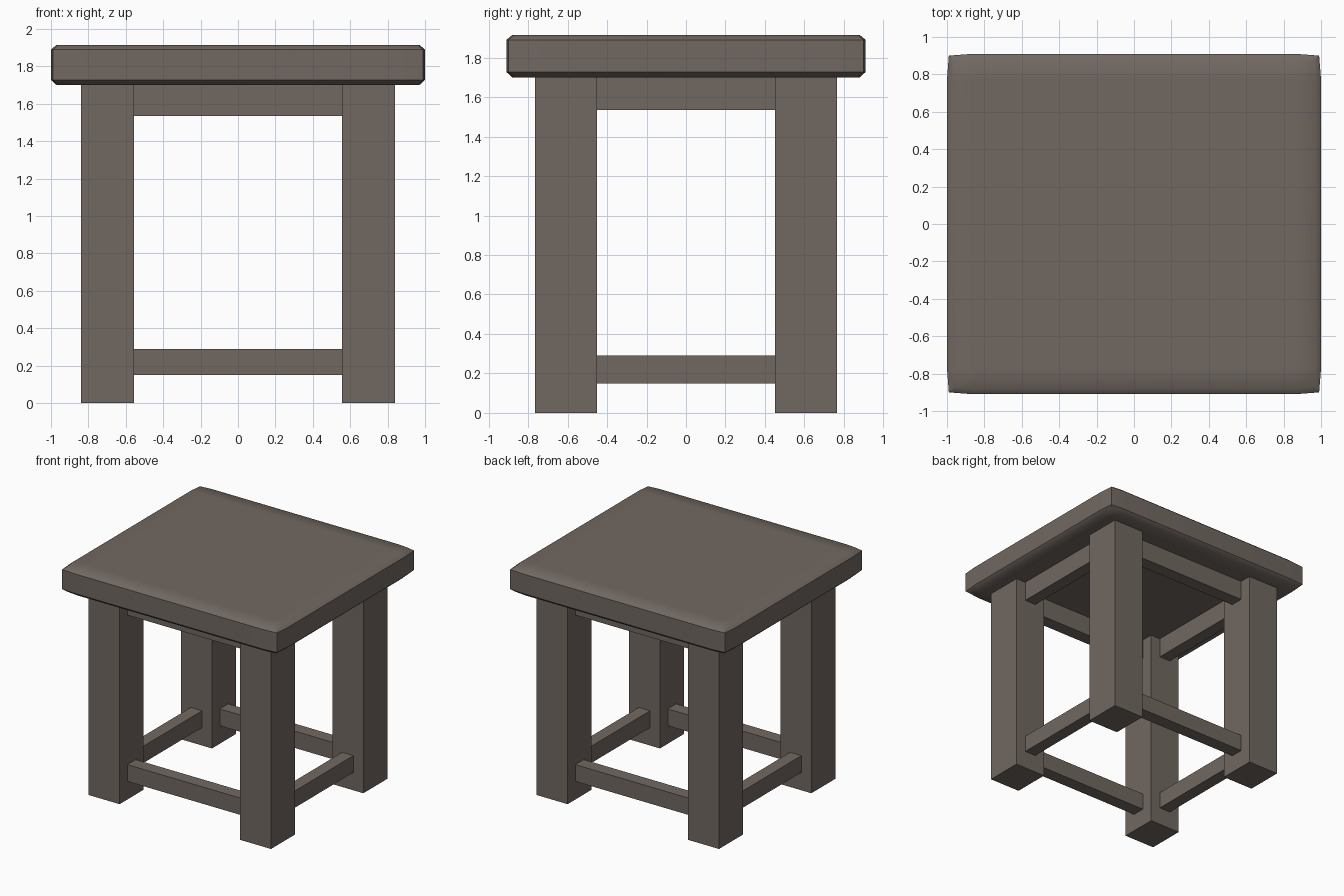
import bpy, bmesh, math
from mathutils import Vector

if "Cube" in bpy.data.objects:
    bpy.data.objects.remove(bpy.data.objects["Cube"])

wood = bpy.data.materials.new("grey brown wood")
wood.diffuse_color = (0.165, 0.138, 0.12, 1)
wood.use_nodes = True
wood.node_tree.nodes["Principled BSDF"].inputs["Base Color"].default_value = wood.diffuse_color


def add_object(name, bm):
    bmesh.ops.recalc_face_normals(bm, faces=bm.faces)
    mesh = bpy.data.meshes.new(name)
    bm.to_mesh(mesh)
    bm.free()
    mesh.materials.append(wood)
    obj = bpy.data.objects.new(name, mesh)
    bpy.context.collection.objects.link(obj)
    return obj


def box(name, lo, hi):
    bm = bmesh.new()
    bmesh.ops.create_cube(bm, size=1)
    lo, hi = Vector(lo), Vector(hi)
    for v in bm.verts:
        v.co = (lo + hi) / 2 + v.co * (hi - lo)
    return add_object(name, bm)


# Seat: slab with chamfered rims, stacked from rectangular rings
bm = bmesh.new()
rings = []
for inset, z in ((0.03, 1.70), (0, 1.727), (0, 1.89), (0.03, 1.915)):
    x, y = 1 - inset, 0.91 - inset
    rings.append([bm.verts.new((sx * x, sy * y, z))
                  for sx, sy in ((-1, -1), (1, -1), (1, 1), (-1, 1))])
for a, b in zip(rings, rings[1:]):
    for i in range(4):
        j = (i + 1) % 4
        bm.faces.new((a[i], a[j], b[j], b[i]))
bm.faces.new(rings[0])
bm.faces.new(rings[-1])
# Cuts near the rim, with the corners drawn in slightly
for axis, d in ((Vector((1, 0, 0)), 0.86), (Vector((0, 1, 0)), 0.77)):
    for s in (-1, 1):
        bmesh.ops.bisect_plane(bm, geom=bm.verts[:] + bm.edges[:] + bm.faces[:],
                               plane_co=axis * d * s, plane_no=axis)
for v in bm.verts:
    if abs(v.co.x) > 0.9 and abs(v.co.y) > 0.8:
        v.co.x -= math.copysign(0.01, v.co.x)
        v.co.y -= math.copysign(0.01, v.co.y)
# Chamfers blend into the top and bottom, the side band stays crisp
bmesh.ops.recalc_face_normals(bm, faces=bm.faces)
for f in bm.faces:
    f.smooth = True
for e in bm.edges:
    sides = sum(abs(f.normal.z) < 0.1 for f in e.link_faces)
    e.smooth = sides != 1 and e.calc_face_angle() < 0.8
add_object("seat", bm)

# Legs, and the rails (top) and stretchers (bottom) between them
for sx, side in ((-1, "left"), (1, "right")):
    for sy, end in ((-1, "front"), (1, "back")):
        cx, cy = sx * 0.6975, sy * 0.6075
        box(f"{end}_{side}_leg", (cx - 0.1425, cy - 0.1575, 0),
            (cx + 0.1425, cy + 0.1575, 1.70))
for kind, z0, z1 in (("rail", 1.535, 1.70), ("stretcher", 0.15, 0.29)):
    for s, end, side in ((-1, "front", "left"), (1, "back", "right")):
        cx, cy = s * 0.6975, s * 0.6075
        box(f"{end}_{kind}", (-0.555, cy - 0.055, z0), (0.555, cy + 0.055, z1))
        box(f"{side}_{kind}", (cx - 0.052, -0.45, z0), (cx + 0.052, 0.45, z1))
